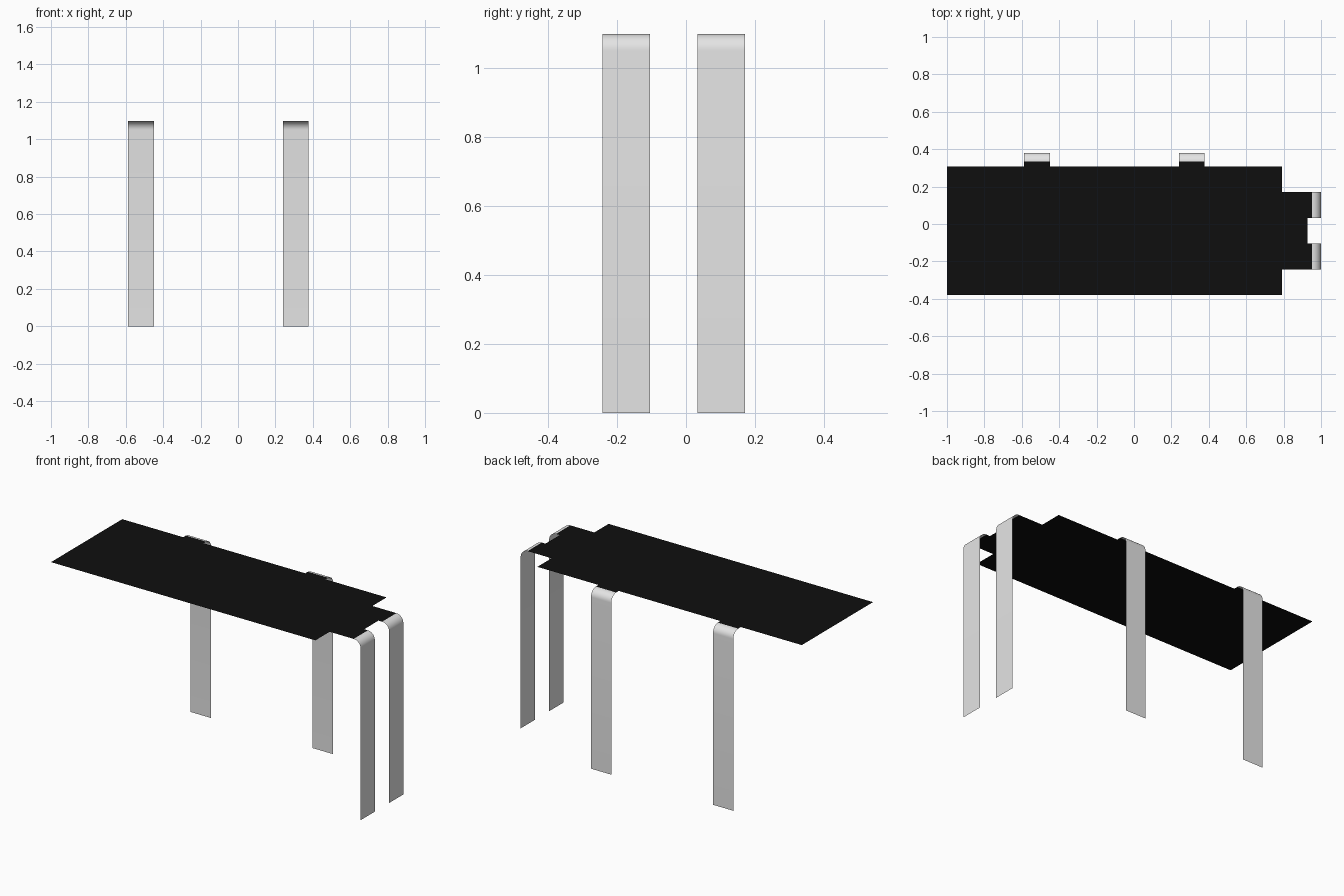
import bpy, bmesh, math
from mathutils import Vector

if "Cube" in bpy.data.objects:
    bpy.data.objects.remove(bpy.data.objects["Cube"])

U = 0.1377            # layout module: legs are one unit wide
X0, Y0 = -1.0, -0.380  # sheet corner
H, TAB, R, SEG = 1.097, 0.025, 0.047, 10

def material(name, v):
    m = bpy.data.materials.new(name)
    m.diffuse_color = (v, v, v, 1)
    m.use_nodes = True
    m.node_tree.nodes["Principled BSDF"].inputs["Base Color"].default_value = m.diffuse_color
    return m

black = material("black", 0.0045)
grey = material("light grey", 0.78)

def make(name, bm, mat):
    me = bpy.data.meshes.new(name)
    bm.to_mesh(me)
    bm.free()
    me.materials.append(mat)
    ob = bpy.data.objects.new(name, me)
    bpy.context.collection.objects.link(ob)
    return ob

XE, YE = X0 + 13 * U, Y0 + 5 * U   # main sheet edges
XN = XE + U                        # end of the narrow extension

# Each leg: start of its attachment edge, direction along the edge, outward direction
out_x, out_y = Vector((1, 0, 0)), Vector((0, 1, 0))
legs = {
    "back_leg_left": (Vector((X0 + 3 * U, YE, 0)), out_x, out_y),
    "back_leg_right": (Vector((X0 + 9 * U, YE, 0)), out_x, out_y),
    "side_leg_front": (Vector((XN, Y0 + U, 0)), out_y, out_x),
    "side_leg_back": (Vector((XN, Y0 + 3 * U, 0)), out_y, out_x),
}

# Flat top sheet with narrow extension and one short tab per leg
bm = bmesh.new()
def plate(x0, y0, x1, y1):
    bm.faces.new([bm.verts.new((x, y, H)) for x, y in
                  ((x0, y0), (x1, y0), (x1, y1), (x0, y1))])

plate(X0, Y0, XE, YE)
plate(XE, Y0 + U, XN, Y0 + 4 * U)
for start, along, out in legs.values():
    end = start + along * U + out * TAB
    plate(start.x, start.y, end.x, end.y)
make("top_sheet", bm, black)

# Legs: thin strips bending down through a quarter circle
profile = [(TAB + R * math.sin(a), H - R + R * math.cos(a))
           for a in (math.pi / 2 * i / SEG for i in range(SEG + 1))]
profile.append((TAB + R, 0))
for name, (start, along, out) in legs.items():
    bm = bmesh.new()
    rows = []
    for d, z in profile:
        p = start + out * d + Vector((0, 0, z))
        rows.append((bm.verts.new(p), bm.verts.new(p + along * U)))
    for (a, b), (c, d) in zip(rows, rows[1:]):
        f = bm.faces.new((a, b, d, c))
        f.normal_update()
        if f.normal.dot(out + Vector((0, 0, 1))) < 0:
            f.normal_flip()
        f.smooth = True
    make(name, bm, grey)
